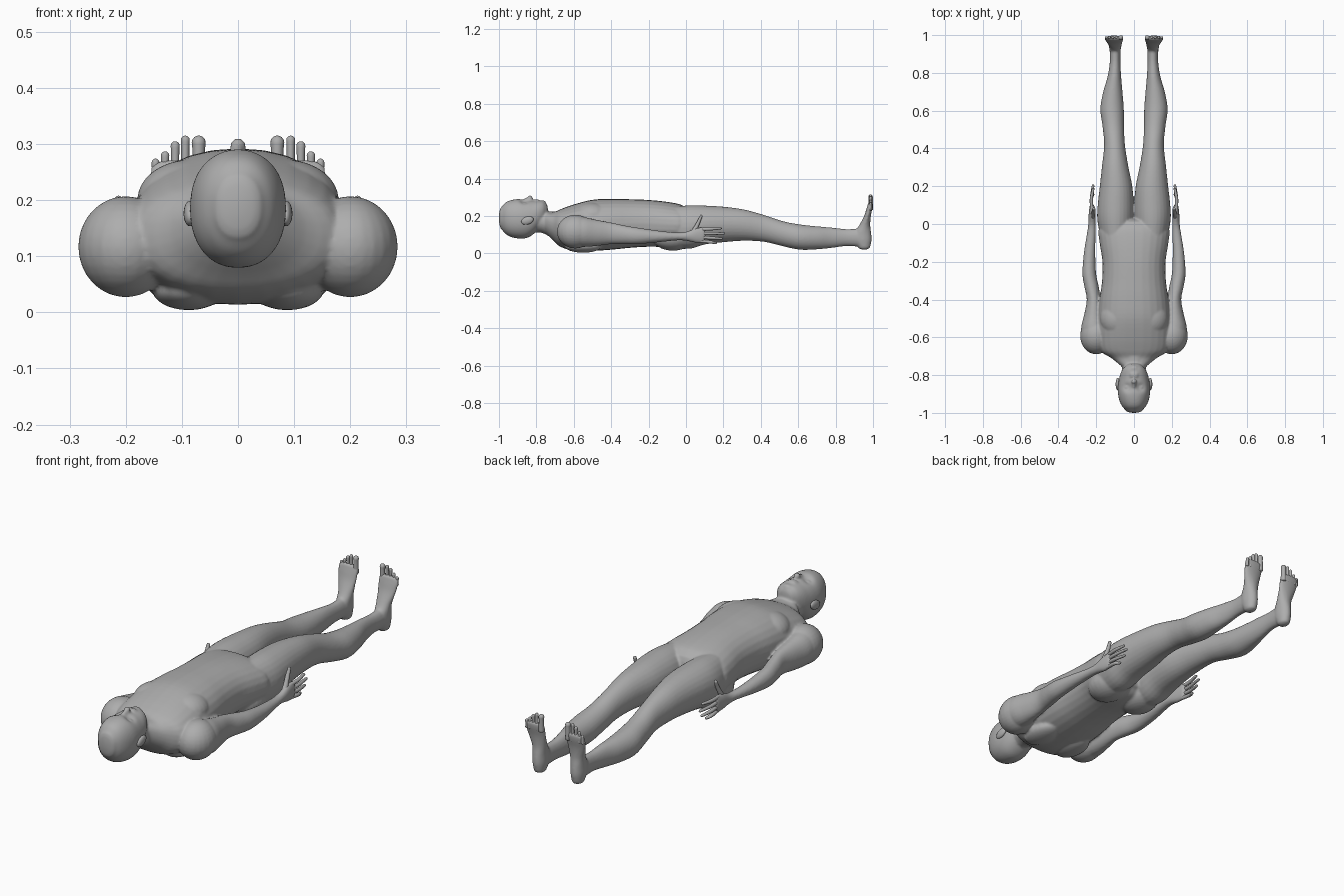
import bpy, bmesh, math
from mathutils import Matrix, Vector

cube = bpy.data.objects.get("Cube")
if cube:
    bpy.data.objects.remove(cube, do_unlink=True)

GREY = (0.42, 0.42, 0.42, 1)
skin = bpy.data.materials.new("plain grey skin")
skin.use_nodes = True
skin.diffuse_color = GREY
skin.node_tree.nodes["Principled BSDF"].inputs["Base Color"].default_value = GREY


def spline(a, b, c, d, u):
    """Catmull-Rom blend between b and c."""
    return tuple(0.5 * (2 * q + (r - p) * u + (2 * p - 5 * q + 4 * r - s) * u * u
                        + (3 * q - p - 3 * r + s) * u ** 3)
                 for p, q, r, s in zip(a, b, c, d))


def loft(bm, axis, sections, start=0.0, end=0.0, power=2.0, sides=28, steps=4):
    """Skin sections (position, x, low, high, half width) along y or z.
    start and end give the depth of the rounded tips."""
    n = len(sections)
    rings = []
    for i in range(n - 1):
        a, d = sections[max(i - 1, 0)], sections[min(i + 2, n - 1)]
        rings += [spline(a, sections[i], sections[i + 1], d, k / steps) for k in range(steps)]
    rings.append(sections[-1])

    def tip(ring, depth):
        out = []
        for deg in (25, 50, 70, 84):
            f = math.radians(deg)
            t, x, lo, hi, w = ring
            mid, half = (lo + hi) / 2, (hi - lo) / 2 * math.cos(f)
            out.append((t + depth * math.sin(f), x, mid - half, mid + half, w * math.cos(f)))
        return out

    head = tip(rings[0], -start)[::-1] if start else []
    tail = tip(rings[-1], end) if end else []
    loops = []
    for t, x, lo, hi, w in head + rings + tail:
        loop = []
        for k in range(sides):
            f = math.tau * k / sides
            c, s = math.cos(f), math.sin(f)
            px = x + w * math.copysign(abs(c) ** (2 / power), c)
            q = (lo + hi) / 2 + (hi - lo) / 2 * math.copysign(abs(s) ** (2 / power), s)
            loop.append(bm.verts.new((px, t, q) if axis == "Y" else (px, q, t)))
        loops.append(loop)
    for a, b in zip(loops, loops[1:]):
        for k in range(sides):
            m = (k + 1) % sides
            bm.faces.new((a[k], a[m], b[m], b[k]))
    bm.faces.new(loops[0])
    bm.faces.new(loops[-1][::-1])
    return [v for loop in loops for v in loop]


def ball(bm, center, radii, turn=0.0):
    m = Matrix.Translation(center) @ Matrix.Rotation(turn, 4, "X") @ Matrix.Diagonal((*radii, 1))
    bmesh.ops.create_uvsphere(bm, u_segments=24, v_segments=16, radius=1, matrix=m)


def both_sides(bm):
    """Copy everything built so far to the other side."""
    geo = bmesh.ops.duplicate(bm, geom=bm.verts[:] + bm.edges[:] + bm.faces[:])["geom"]
    for v in geo:
        if isinstance(v, bmesh.types.BMVert):
            v.co.x = -v.co.x


def finish(name, bm):
    bmesh.ops.recalc_face_normals(bm, faces=bm.faces[:])
    for f in bm.faces:
        f.smooth = True
    mesh = bpy.data.meshes.new(name)
    bm.to_mesh(mesh)
    bm.free()
    mesh.materials.append(skin)
    ob = bpy.data.objects.new(name, mesh)
    bpy.context.collection.objects.link(ob)
    return ob


body = bmesh.new()

# Leg, from buttock to ankle
loft(body, "Y", [(-.08, .095, .03, .25, .08), (.02, .098, .025, .257, .096),
                 (.1, .097, .048, .256, .095), (.2, .095, .06, .25, .086),
                 (.31, .1, .068, .235, .069), (.42, .103, .062, .205, .055),
                 (.52, .11, .038, .172, .057), (.61, .116, .02, .155, .062),
                 (.7, .112, .022, .145, .051), (.78, .104, .03, .138, .036),
                 (.86, .1, .04, .13, .028), (.94, .1, .035, .135, .03)], .05, .02)

# Foot, from heel to ball
loft(body, "Z", [(.035, .1, .92, .985, .026), (.07, .1, .9, .992, .032),
                 (.11, .1, .9, .99, .033), (.15, .1, .926, .985, .036),
                 (.2, .104, .952, .988, .045), (.24, .106, .965, .996, .051),
                 (.262, .106, .972, .998, .049)], .015, .01)

# Arm, from shoulder to palm
loft(body, "Y", [(-.62, .2, .04, .195, .075), (-.55, .212, .035, .195, .068),
                 (-.48, .214, .04, .18, .05), (-.4, .213, .05, .165, .037),
                 (-.33, .225, .05, .15, .038), (-.26, .237, .05, .138, .036),
                 (-.15, .235, .06, .122, .03), (-.05, .226, .07, .112, .023),
                 (0, .222, .068, .116, .02), (.05, .222, .058, .135, .018),
                 (.09, .222, .056, .14, .014)], .05, .015)
ball(body, (.2, -.592, .117), (.085, .098, .09))

# Shoulder blade, buttock and chest muscle
ball(body, (.088, -.55, .04), (.065, .1, .036))
ball(body, (.088, -.07, .085), (.09, .11, .07))
ball(body, (.085, -.5, .2), (.095, .1, .072))
both_sides(body)

# Torso
loft(body, "Y", [(-.75, 0, .11, .225, .07), (-.71, 0, .07, .22, .12),
                 (-.67, 0, .035, .237, .18), (-.6, 0, .016, .262, .195),
                 (-.5, 0, .014, .287, .19), (-.4, 0, .02, .292, .182),
                 (-.3, 0, .03, .29, .169), (-.2, 0, .036, .286, .167),
                 (-.1, 0, .035, .276, .182), (-.03, 0, .045, .262, .187),
                 (0, 0, .07, .245, .15)], .02, .03, power=2.2)

# Neck
loft(body, "Y", [(-.86, 0, .11, .25, .062), (-.78, 0, .112, .235, .062),
                 (-.73, 0, .09, .224, .072), (-.68, 0, .06, .225, .11)], .02, .02)

# Head with hollow eye sockets
head = loft(body, "Y", [(-.985, 0, .128, .25, .045), (-.965, 0, .105, .272, .063),
                        (-.935, 0, .088, .285, .077), (-.895, 0, .08, .291, .085),
                        (-.855, 0, .082, .288, .084), (-.82, 0, .1, .283, .079),
                        (-.79, 0, .13, .283, .071), (-.765, 0, .155, .281, .058),
                        (-.75, 0, .175, .27, .042)], .015, .012, power=2.2, sides=48, steps=6)
for v in head:
    if v.co.z > .2:
        d = (abs(v.co.x) - .034) ** 2 + (v.co.y + .865) ** 2
        v.co.z -= .016 * math.exp(-d / .0004)

# Nose, lips, chin and closed eyes
ball(body, (0, -.85, .285), (.011, .035, .014), .35)
ball(body, (0, -.834, .295), (.015, .013, .016))
for y in (-.806, -.794):
    ball(body, (0, y, .279), (.024, .008, .012))
ball(body, (0, -.765, .272), (.022, .016, .012))
for side in (-1, 1):
    ball(body, (side * .034, -.865, .262), (.016, .011, .012))

# Fuse the parts into one smooth skin
body = finish("body", body)
fuse = body.modifiers.new("fuse", "REMESH")
fuse.mode = "VOXEL"
fuse.voxel_size = .0055
fuse.use_smooth_shade = True
soften = body.modifiers.new("soften", "SMOOTH")
soften.factor = .5
soften.iterations = 5

# Ears
ears = bmesh.new()
ball(ears, (.086, -.848, .176), (.011, .034, .021), .3)
both_sides(ears)
finish("ears", ears)

# Fingers: root height, tip height, reach
fingers = bmesh.new()
for z0, z1, reach in ((.128, .134, .182), (.107, .107, .2), (.087, .08, .188), (.067, .056, .155)):
    r = .0085
    mid = (z0 + z1) / 2
    loft(fingers, "Y", [(.07, .222, z0 - r, z0 + r, r), (.13, .226, mid - r, mid + r, r),
                        (reach, .217, z1 - .006, z1 + .006, .007)], .005, .01, sides=14)

# Thumb
loft(fingers, "Z", [(.1, .22, .01, .05, .014), (.14, .216, .04, .066, .011),
                    (.17, .213, .058, .078, .01), (.198, .213, .073, .088, .008)],
     .01, .01, sides=14)
both_sides(fingers)
finish("fingers", fingers)

# Toes: across, tip height, radius
toes = bmesh.new()
for x, top, r in ((.07, .315, .0125), (.094, .315, .008), (.112, .305, .008),
                  (.13, .287, .0075), (.147, .274, .007)):
    y = .987
    loft(toes, "Z", [(.235, x, y - r, y + r, r), (top - .03, x, y - r, y + r, r * .9),
                     (top - r, x, y - r, y + r, r)], .005, r, sides=14)
both_sides(toes)
finish("toes", toes)
